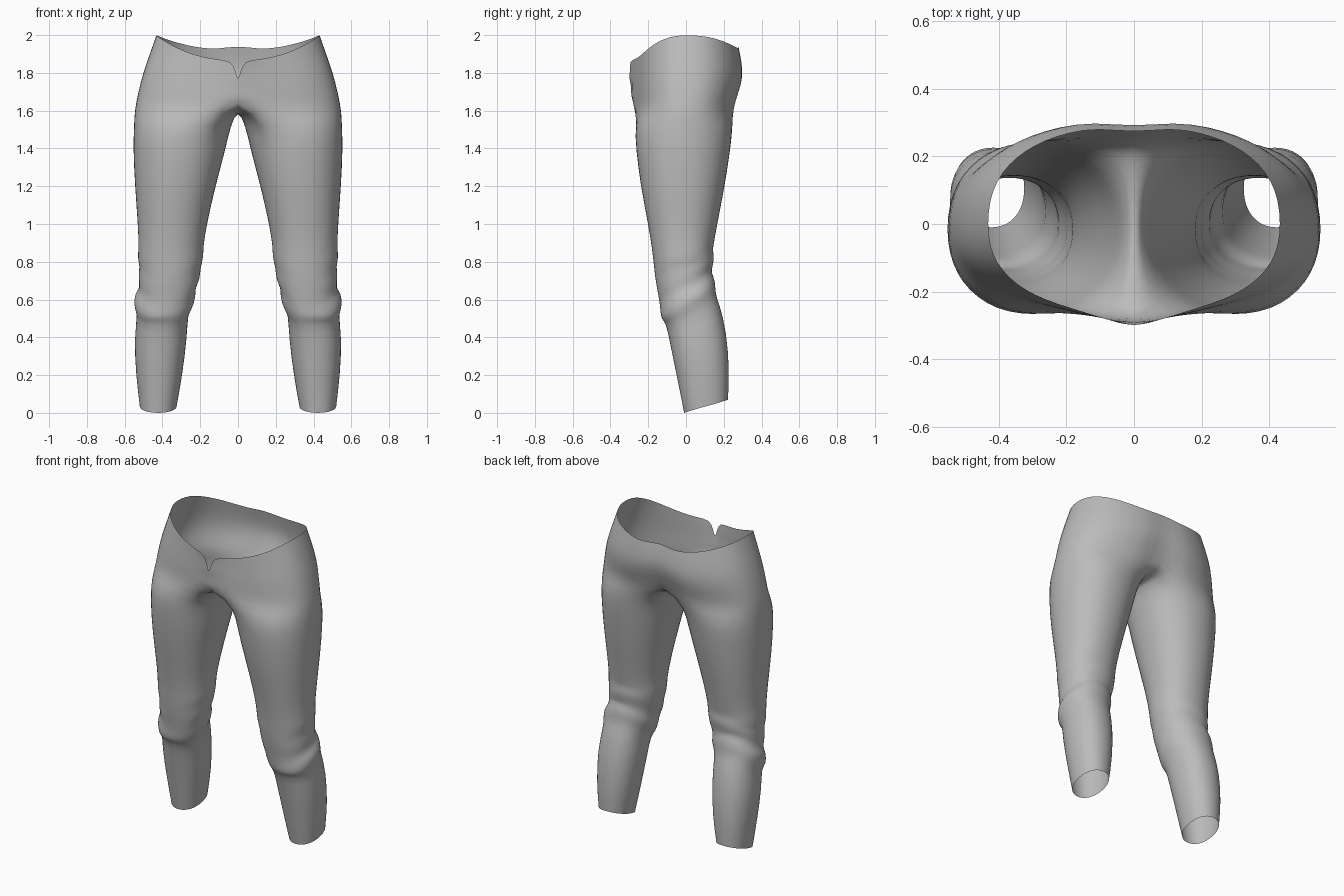
import bpy
import bmesh
from math import sin, cos, pi, exp

if "Cube" in bpy.data.objects:
    bpy.data.objects.remove(bpy.data.objects["Cube"])

SIDES = 24          # points around one leg
FIRST, LAST = 4, 20  # leg points that continue up into the hips
GROW = 1.01         # makes up for the slight shrink of subdivision


def spow(value, power):
    """Signed power, for slightly boxy ellipses."""
    return abs(value) ** power * (1 if value >= 0 else -1)


def leg_ring(z, inner, outer, front, back, tilt, wave):
    """Closed ring running inner side, front, outer side, back."""
    cx, rx = (inner + outer) / 2, (outer - inner) / 2 * GROW
    cy, ry = (front + back) / 2, (back - front) / 2 * GROW
    ring = []
    for i in range(SIDES):
        t = 2 * pi * i / SIDES
        ring.append((cx - rx * spow(cos(t), 0.92),
                     cy - ry * spow(sin(t), 0.92),
                     z - tilt * sin(t) + wave * sin(3 * t + z * 40)))
    return ring


def hip_ring(f, half_width, front, back):
    """Open half ring from the fly round the hip to the back seam."""
    ring = []
    count = LAST - FIRST
    for j in range(count + 1):
        s = pi * j / count
        c = cos(s)
        x = half_width * GROW * spow(sin(s), 0.85)
        if c > 0:
            y = front * spow(c, 0.85) - 0.035 * exp(-(x / 0.12) ** 2)
            top = 2 - 0.135 * c * c
        else:
            y = -back * spow(c, 0.85) * -1 * -1 - 0.02 * exp(-(x / 0.06) ** 2)
            top = 2 - 0.08 * c * c + 0.025 * exp(-(x / 0.07) ** 2)
        low = 1.6 + 0.07 * exp(-(x / 0.13) ** 2)
        ring.append([x, y, low + (top - low) * f])
    return ring


# Leg rings from hem to upper thigh: z, inner, outer, front, back, tilt, wave
leg_rows = [
    (0.035, 0.325, 0.52, -0.01, 0.222, 0.035, 0),
    (0.2, 0.295, 0.54, -0.045, 0.23, 0.02, 0),
    (0.4, 0.27, 0.55, -0.085, 0.215, 0.03, 0),
    (0.53, 0.265, 0.53, -0.105, 0.175, 0.06, 0.008),
    (0.56, 0.245, 0.55, -0.13, 0.155, 0.07, 0.008),
    (0.62, 0.222, 0.55, -0.135, 0.155, 0.08, 0.01),
    (0.66, 0.228, 0.515, -0.138, 0.132, 0.08, 0.01),
    (0.72, 0.2, 0.53, -0.155, 0.14, 0.06, 0.01),
    (0.77, 0.2, 0.518, -0.162, 0.15, 0.05, 0.008),
    (0.82, 0.182, 0.532, -0.17, 0.14, 0.04, 0.006),
    (0.88, 0.185, 0.525, -0.178, 0.148, 0.02, 0),
    (1.0, 0.165, 0.53, -0.2, 0.165, 0, 0),
    (1.2, 0.12, 0.545, -0.24, 0.205, 0, 0),
    (1.4, 0.065, 0.555, -0.265, 0.235, 0, 0),
    (1.52, 0.04, 0.55, -0.27, 0.248, 0, 0),
]

# Hip rings up to the waist: height share, half width, front, back
hip_rows = [
    (0, 0.545, -0.265, 0.26),
    (0.25, 0.525, -0.265, 0.29),
    (0.5, 0.5, -0.265, 0.312),
    (0.75, 0.465, -0.262, 0.305),
    (1, 0.43, -0.262, 0.29),
]

legs = [leg_ring(*row) for row in leg_rows]
hips = [hip_ring(*row) for row in hip_rows]

# Fly notch: the front seam opens towards the waist
for ring, half_gap, z in zip(hips[2:], (0, 0.013, 0.035), (1.75, 1.81, 1.865)):
    ring[0][0], ring[0][2] = half_gap, z

# Crotch seam closes the top leg ring along the centre plane
seam = {}
for i in list(range(FIRST)) + list(range(LAST + 1, SIDES)):
    k = i if i < FIRST else i - SIDES
    y = -0.072 * k
    seam[i] = (0, y, 1.61 + 0.06 * (y / 0.28) ** 2)

bm = bmesh.new()
leg_verts = [[bm.verts.new(p) for p in ring] for ring in legs]
hip_verts = [[bm.verts.new(p) for p in ring] for ring in hips]
leg_verts.append([bm.verts.new(seam[i]) if i in seam else hip_verts[0][i - FIRST]
                  for i in range(SIDES)])


def bridge(low, high, closed):
    n = len(low)
    for i in range(n if closed else n - 1):
        k = (i + 1) % n
        bm.faces.new((low[i], low[k], high[k], high[i]))


for low, high in zip(leg_verts, leg_verts[1:]):
    bridge(low, high, True)
for low, high in zip(hip_verts, hip_verts[1:]):
    bridge(low, high, False)

mesh = bpy.data.meshes.new("trousers")
bm.to_mesh(mesh)
bm.free()
trousers = bpy.data.objects.new("trousers", mesh)
bpy.context.collection.objects.link(trousers)

# Plain grey cloth
cloth = bpy.data.materials.new("grey_cloth")
cloth.use_nodes = True
grey = (0.5, 0.5, 0.5, 1)
cloth.diffuse_color = grey
cloth.node_tree.nodes["Principled BSDF"].inputs["Base Color"].default_value = grey
mesh.materials.append(cloth)

# Mirror the second leg, then round the surface
mirror = trousers.modifiers.new("mirror", "MIRROR")
mirror.use_axis = (True, False, False)
mirror.merge_threshold = 0.001
smooth = trousers.modifiers.new("smooth", "SUBSURF")
smooth.levels = smooth.render_levels = 1

bpy.ops.object.select_all(action="DESELECT")
trousers.select_set(True)
bpy.context.view_layer.objects.active = trousers
bpy.ops.object.shade_smooth()
